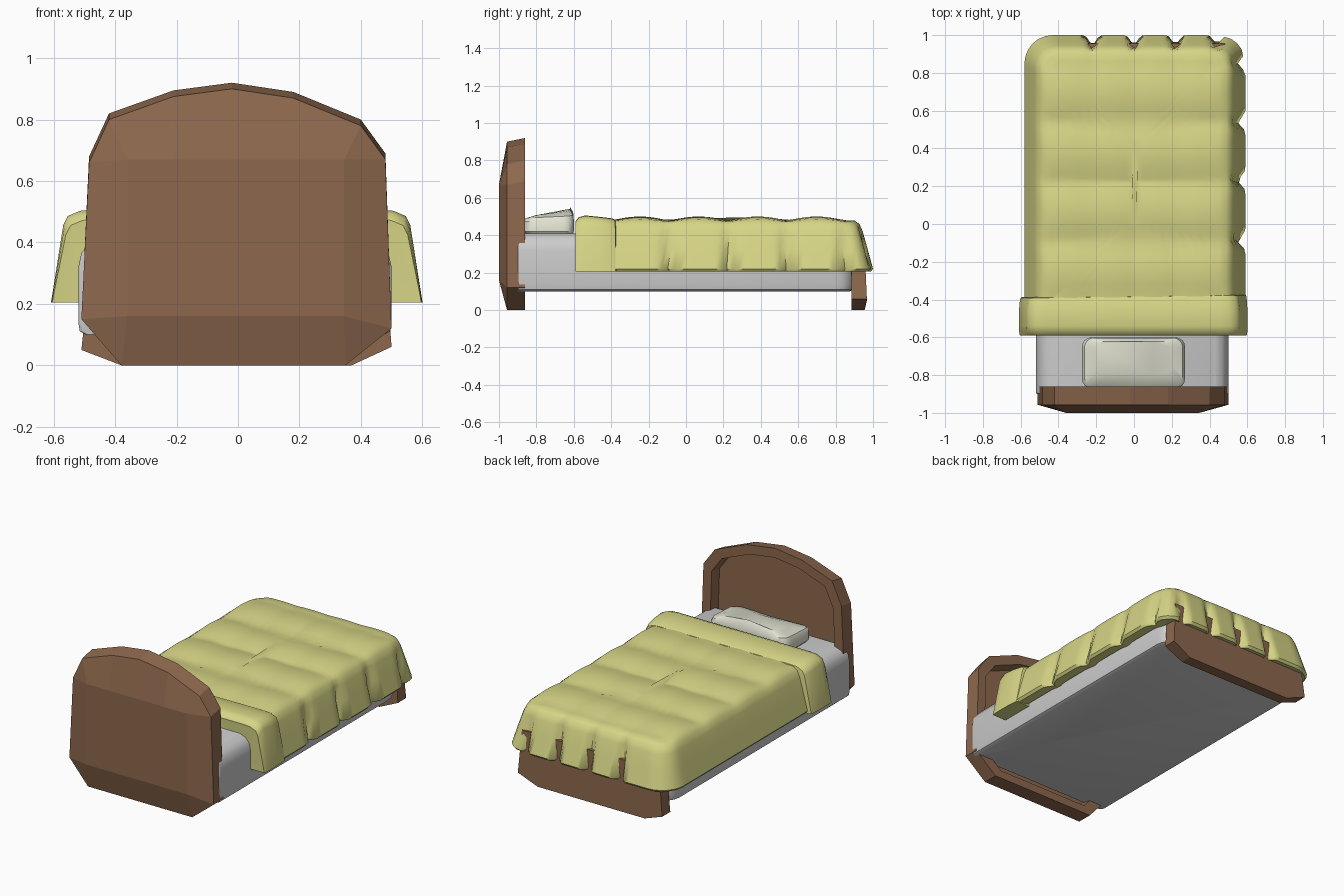
import bpy, bmesh, math
from math import pi, sin, cos, exp

if "Cube" in bpy.data.objects:
    bpy.data.objects.remove(bpy.data.objects["Cube"])


def material(name, rgb):
    m = bpy.data.materials.new(name)
    m.diffuse_color = (*rgb, 1)
    m.use_nodes = True
    m.node_tree.nodes["Principled BSDF"].inputs["Base Color"].default_value = m.diffuse_color
    return m


WOOD = material("wood", (0.27, 0.14, 0.075))
CLOTH = material("blanket_cloth", (0.68, 0.67, 0.24))
LINEN = material("pillow_linen", (0.78, 0.79, 0.66))


def loft(name, rings, mat=None, cap0=True, cap1=True, smooth=None):
    """Skin a stack of closed rings with equal point counts."""
    bm = bmesh.new()
    vs = [[bm.verts.new(p) for p in r] for r in rings]
    n = len(vs[0])
    for a, b in zip(vs, vs[1:]):
        for i in range(n):
            j = (i + 1) % n
            bm.faces.new((a[i], a[j], b[j], b[i]))
    if cap0:
        bm.faces.new(vs[0][::-1])
    if cap1:
        bm.faces.new(vs[-1])
    bmesh.ops.remove_doubles(bm, verts=bm.verts, dist=1e-4)
    bmesh.ops.recalc_face_normals(bm, faces=bm.faces)
    me = bpy.data.meshes.new(name)
    bm.to_mesh(me)
    bm.free()
    ob = bpy.data.objects.new(name, me)
    bpy.context.collection.objects.link(ob)
    if mat:
        me.materials.append(mat)
    if smooth:
        bpy.ops.object.select_all(action='DESELECT')
        ob.select_set(True)
        bpy.context.view_layer.objects.active = ob
        bpy.ops.object.shade_smooth_by_angle(angle=math.radians(smooth))
    return ob


def rounded(x0, x1, y0, y1, r, z, n=1, m=4, r_head=None):
    """Rounded rectangle; n steps per side, m per corner; r_head rounds the -y corners."""
    h = r if r_head is None else r_head
    arcs = []
    for cx, cy, q, s in ((x1 - h, y0 + h, h, -pi / 2), (x1 - r, y1 - r, r, 0),
                         (x0 + r, y1 - r, r, pi / 2), (x0 + h, y0 + h, h, pi)):
        arcs.append([(cx + q * cos(s + pi / 2 * k / m), cy + q * sin(s + pi / 2 * k / m))
                     for k in range(m + 1)])
    pts = []
    for a, b in zip(arcs, arcs[1:] + arcs[:1]):
        pts += a
        (ax, ay), (bx, by) = a[-1], b[0]
        pts += [(ax + (bx - ax) * k / n, ay + (by - ay) * k / n) for k in range(1, n)]
    return [(x, y, z) for x, y in pts]


# Headboard: faceted arch, bulged front, recessed bed side
arch = [(-.51, .15), (-.38, 0), (.35, 0), (.50, .12), (.48, .69), (.40, .80),
        (.18, .89), (-.02, .92), (-.21, .895), (-.42, .82), (-.485, .68)]


def arch_ring(y, s=1.0, drop=0.0):
    return [(x * s, y, .42 + (z - .42) * s - (drop if z > .3 else 0)) for x, z in arch]


front = [(max(-.36, min(.345, x)), -1, max(.16, min(.67, z))) for x, z in arch]
loft("headboard", [front, arch_ring(-.957, 1, .02), arch_ring(-.86),
                   arch_ring(-.86, .88), arch_ring(-.925, .86)], WOOD)

# Footboard: low plank with cut lower corners, mostly under the blanket
plank = [(-.51, .05), (-.38, 0), (.37, 0), (.50, .06), (.48, .33), (-.48, .33)]
loft("footboard", [[(x, .885, z) for x, z in plank],
                   [(x, .955 + (.012 if .04 < z < .1 else 0), z) for x, z in plank]], WOOD)

# Mattress: soft-edged block
rings = []
for inset, z in ((.025, .10), (.005, .11), (0, .14), (0, .32), (.01, .365), (.035, .395), (.075, .41)):
    rings.append(rounded(-.52 + inset, .50 - inset, -.90, .90 - inset, .09, z, r_head=.01))
loft("mattress", rings, smooth=40)

# Pillow: tilted pad
rings = []
for inset, z in ((.015, .40), (0, .42), (0, .475), (.012, .495), (.07, .51)):
    ring = rounded(-.275 + inset, .27 - inset, -.87 + inset, -.60 - inset * .3, .05, z, n=6)
    lift = max(0, z - .47)
    rings.append([(x, y, z + lift * (1.6 * (y + .87) / .27 - .5) * (1.1 - abs(x) * 3))
                  for x, y, z in ring])
loft("pillow", rings, LINEN, smooth=35)


# Blanket: flared skirt with pleats on the right and foot, quilted top
def pleat(p, w):
    x, y, z = p
    dx = sum(exp(-((y - c) / .03) ** 2) for c in (-.09, .23, .54, .85)) if x > .42 else 0
    dy = sum(exp(-((x - c) / .025) ** 2) for c in (-.22, 0, .22, .44)) if y > .82 else 0
    return (x - .04 * w * dx, y - .05 * w * dy, z)


def quilt(p, w):
    x, y, z = p
    return (x, y, z + w * (.022 * abs(sin(pi * (y + .09) / .315))
                           + .006 * abs(sin(pi * x / .22))))


skirt = [(.08, .215, .3, 0), (.012, .205, 1, 0), (0, .22, 1, 0), (.03, .33, .8, 0),
         (.055, .42, .4, 0), (.072, .455, .15, .2), (.10, .47, 0, .6)]
skirt += [(d, .472, 0, 1) for d in (.14, .19, .24, .29, .34, .39, .44, .49, .54, .57)]
rings = []
for d, z, w, q in skirt:
    r = max(.004, .15 - d * .6)
    r = min(r, max(.002, .57 - d))
    ring = rounded(-.58 + d, .59 - d, -.56 + d, 1.0 - d, r, z, n=44, m=6, r_head=min(.02, r))
    rings.append([quilt(pleat(p, w), q) for p in ring])
loft("blanket", rings, CLOTH, cap0=False, smooth=50)

# Turned-down blanket band
half = [(.605, .205), (.60, .235), (.565, .44), (.55, .47), (.51, .487), (.46, .49)]
band = [(.49, .205)] + half + [(-x, z) for x, z in half[::-1]] + [(-.49, .205)]
sections = [(-.588, .95, -.035), (-.59, .985, -.015), (-.575, .995, .005), (-.54, 1, .016),
            (-.46, 1, .008), (-.40, .985, .0), (-.385, .975, -.008), (-.38, .95, -.03)]
rings = []
for y, s, dz in sections:
    rings.append([(x * (s if z > .4 else .5 + .5 * s) - .004, y + .012 * x * (y > -.42),
                   z + (dz if z > .4 else 0)) for x, z in band])
loft("blanket_fold", rings, CLOTH, smooth=40)
